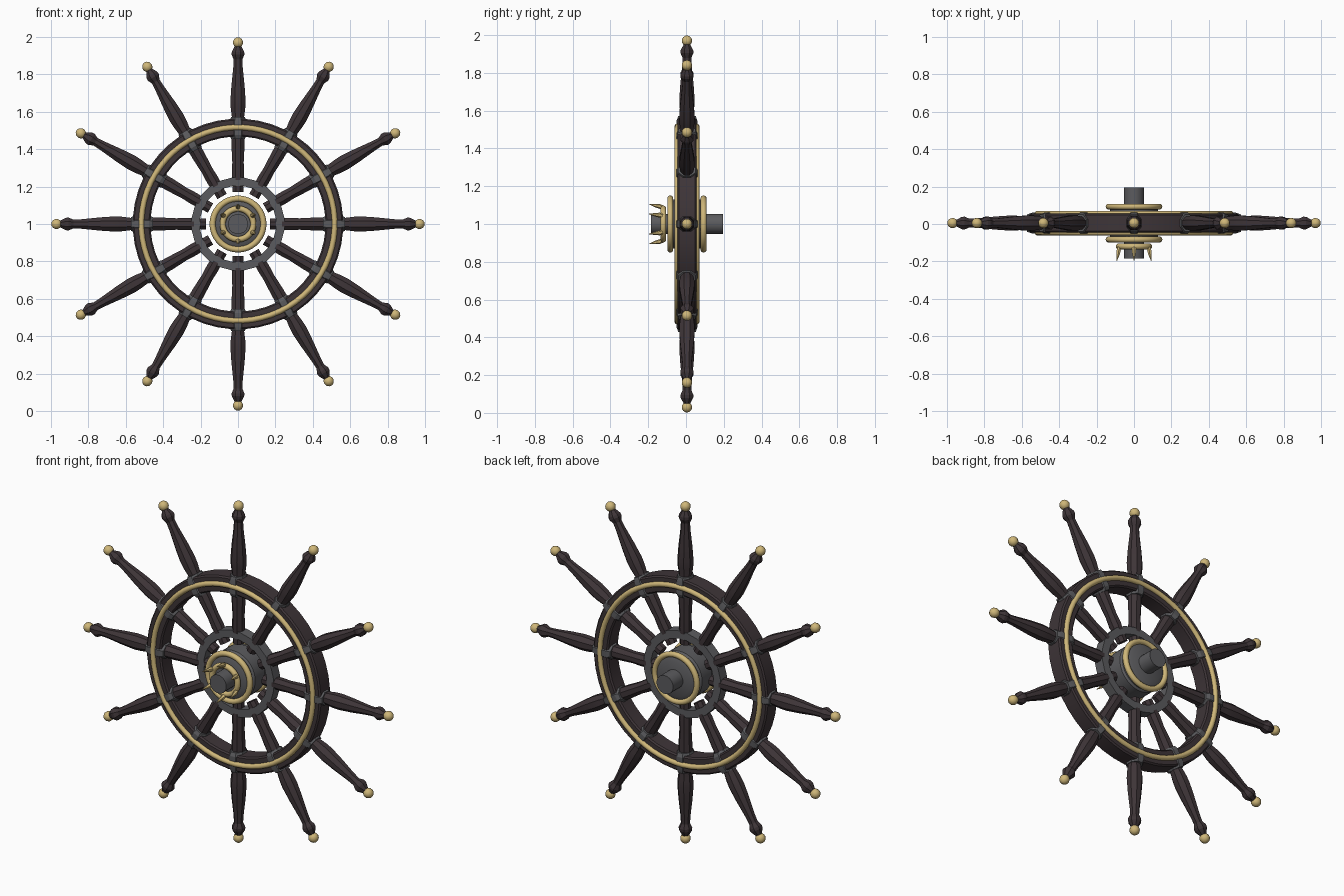
import bpy, math
from mathutils import Matrix, Vector

if "Cube" in bpy.data.objects:
    bpy.data.objects.remove(bpy.data.objects["Cube"])

CENTER = Vector((0, 0.005, 1.0))
SPOKES = 12


def material(name, color, metallic=0.0):
    m = bpy.data.materials.new(name)
    m.use_nodes = True
    m.diffuse_color = (*color, 1)
    m.node_tree.nodes["Principled BSDF"].inputs["Base Color"].default_value = (*color, 1)
    return m


wood = material("dark wood", (0.048, 0.035, 0.039))
iron = material("grey iron", (0.105, 0.105, 0.112))
gold = material("pale gold", (0.62, 0.47, 0.19))

TO_FRONT = Matrix.Rotation(math.pi / 2, 4, "X")  # local z becomes -y


def lathe(name, profile, sides, mat, matrix, closed=False, smooth=30):
    """Revolve (radius, height) points round local z, then place by matrix."""
    verts, faces, n = [], [], len(profile)
    for i in range(sides):
        a = math.tau * (i + 0.5) / sides
        verts += [(r * math.cos(a), r * math.sin(a), h) for r, h in profile]
    for i in range(sides):
        j = (i + 1) % sides
        for k in range(n if closed else n - 1):
            l = (k + 1) % n
            faces.append((i * n + k, j * n + k, j * n + l, i * n + l))
    if not closed:
        faces.append([i * n for i in reversed(range(sides))])
        faces.append([i * n + n - 1 for i in range(sides)])
    mesh = bpy.data.meshes.new(name)
    mesh.from_pydata(verts, [], faces)
    mesh.transform(matrix)
    mesh.materials.append(mat)
    ob = bpy.data.objects.new(name, mesh)
    bpy.context.collection.objects.link(ob)
    bpy.ops.object.select_all(action="DESELECT")
    ob.select_set(True)
    bpy.context.view_layer.objects.active = ob
    bpy.ops.object.mode_set(mode="EDIT")
    bpy.ops.mesh.select_all(action="SELECT")
    bpy.ops.mesh.normals_make_consistent(inside=False)
    bpy.ops.object.mode_set(mode="OBJECT")
    bpy.ops.object.shade_smooth_by_angle(angle=math.radians(smooth))
    return ob


def axial(y):
    """Placement on the axle, at depth y."""
    return Matrix.Translation((0, y, CENTER.z)) @ TO_FRONT


def ring(name, major, minor, y, mat, sides=64):
    prof = [(major + minor * math.cos(math.tau * k / 10),
             minor * math.sin(math.tau * k / 10)) for k in range(10)]
    return lathe(name, prof, sides, mat, axial(y), closed=True, smooth=60)


# Rim, with bevelled edges, and a gold band on each face
lathe("rim", [(0.468, -0.042), (0.476, -0.05), (0.555, -0.05), (0.563, -0.042),
              (0.563, 0.042), (0.555, 0.05), (0.476, 0.05), (0.468, 0.042)],
      48, wood, axial(CENTER.y), closed=True)
for side, y in (("front", -0.046), ("back", 0.056)):
    ring("rim_band_" + side, 0.517, 0.015, y, gold)

# Thin iron ring that ties the spokes near the hub
lathe("inner_ring", [(0.205, -0.03), (0.25, -0.03), (0.25, 0.03), (0.205, 0.03)],
      24, iron, axial(CENTER.y), closed=True, smooth=10)

# Spokes, each with a rim collar and a ball tip
spoke_profile = [(0.031, 0.17), (0.031, 0.22), (0.036, 0.27), (0.033, 0.33),
                 (0.038, 0.42), (0.038, 0.5), (0.035, 0.57), (0.042, 0.62),
                 (0.044, 0.66), (0.038, 0.74), (0.027, 0.84), (0.025, 0.88),
                 (0.037, 0.905), (0.036, 0.92), (0.016, 0.955)]
collar_profile = [(0.040, 0.455), (0.048, 0.475), (0.048, 0.545), (0.040, 0.572)]
ball_profile = [(0.028 * math.sin(t), 0.97 - 0.028 * math.cos(t))
                for t in (0.02 + (math.pi - 0.04) * k / 8 for k in range(9))]
for i in range(SPOKES):
    place = Matrix.Translation(CENTER) @ Matrix.Rotation(math.tau * i / SPOKES, 4, "Y")
    lathe(f"spoke_{i + 1}", spoke_profile, 8, wood, place, smooth=20)
    lathe(f"spoke_collar_{i + 1}", collar_profile, 8, iron,
          place @ Matrix.Diagonal((1, 1.25, 1, 1)), smooth=20)
    lathe(f"spoke_ball_{i + 1}", ball_profile, 12, gold, place, smooth=60)

# Hub drum, its stepped faces and the axle running through
lathe("hub_drum", [(0.1, -0.1), (0.13, -0.085), (0.13, -0.055), (0.14, -0.045),
                   (0.14, 0.045), (0.13, 0.055), (0.13, 0.085), (0.1, 0.1)],
      32, iron, axial(CENTER.y))
lathe("axle", [(0.054, -0.195), (0.054, 0.185)], 16, iron, axial(0))
for side, y in (("front", -0.083), ("back", 0.093)):
    ring("hub_band_" + side, 0.136, 0.016, y, gold, 40)

# Gold crown on the front of the hub: a ring and six curved claws
ring("crown_ring", 0.082, 0.016, -0.12, gold, 32)
claw_path = [(0.082, 0.115, 0.014), (0.094, 0.14, 0.013), (0.098, 0.165, 0.009),
             (0.106, 0.197, 0.001)]
for i in range(6):
    place = Matrix.Translation((0, 0, CENTER.z)) @ Matrix.Rotation(math.tau * i / 6, 4, "Y")
    claw = lathe(f"crown_claw_{i + 1}", [(r, d) for _, d, r in claw_path], 6, gold, TO_FRONT)
    # Bend the claw outward, then turn it into place
    for k, v in enumerate(claw.data.vertices):
        v.co.z += claw_path[k % len(claw_path)][0]
    claw.data.transform(place)
